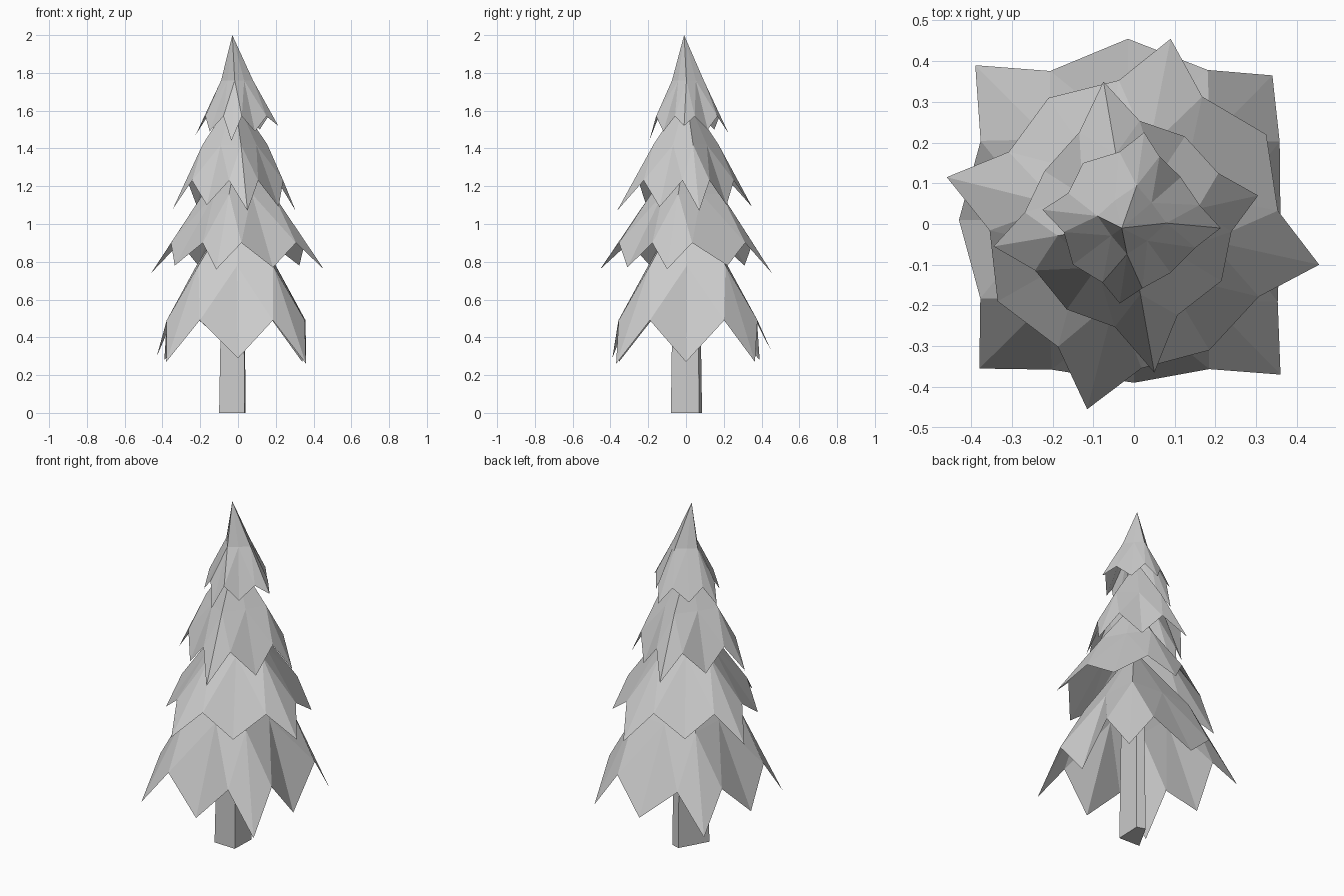
import bpy, bmesh, math

if "Cube" in bpy.data.objects:
    bpy.data.objects.remove(bpy.data.objects["Cube"])


def finish(bm, name):
    bmesh.ops.recalc_face_normals(bm, faces=bm.faces)
    mesh = bpy.data.meshes.new(name)
    bm.to_mesh(mesh)
    bm.free()
    obj = bpy.data.objects.new(name, mesh)
    bpy.context.collection.objects.link(obj)
    return obj


def tier(name, apex, centre, ring_r, ring_z, valley_r, valley_z, tips):
    """Open four-sided skirt: even tips are the long corner folds, odd tips the short side points."""
    bm = bmesh.new()
    cx, cy = centre
    n = len(tips)
    top = bm.verts.new(apex)
    ang = [math.atan2(y - cy, x - cx) for x, y, z in tips]
    tip = [bm.verts.new(t) for t in tips]
    ring, valley = [], []
    for i, a in enumerate(ang):
        step = (ang[(i + 1) % n] - a) % (2 * math.pi)
        m = a + step * (0.38 if i % 2 == 0 else 0.62)      # valleys sit close to the corner folds
        r = ring_r * (1 if i % 2 == 0 else 0.75)
        ring.append(bm.verts.new((cx + r * math.cos(a), cy + r * math.sin(a), ring_z)))
        valley.append(bm.verts.new((cx + valley_r * math.cos(m), cy + valley_r * math.sin(m), valley_z)))
    for i in range(n):
        j = (i + 1) % n
        bm.faces.new((top, ring[i], ring[j]))
        bm.faces.new((ring[i], tip[i], valley[i]))
        bm.faces.new((ring[i], valley[i], ring[j]))
        bm.faces.new((ring[j], valley[i], tip[j]))
    return finish(bm, name)


# Branch tiers, bottom to top (tips run counter-clockwise, starting on a long one)
tier("bottom_branches", (0, 0, 1.13), (-0.01, 0.01), 0.28, 0.78, 0.415, 0.49, [
    (0.34, 0.365, 0.27), (-0.015, 0.455, 0.32), (-0.39, 0.39, 0.28), (-0.43, 0.01, 0.30),
    (-0.38, -0.355, 0.27), (0.0, -0.39, 0.29), (0.36, -0.37, 0.26), (0.36, 0.0, 0.27)])
tier("lower_middle_branches", (0, 0, 1.42), (0, 0), 0.19, 1.16, 0.355, 0.90, [
    (0.455, -0.10, 0.76), (0.325, 0.22, 0.78), (0.09, 0.455, 0.74), (-0.21, 0.31, 0.78),
    (-0.46, 0.115, 0.74), (-0.335, -0.19, 0.78), (-0.115, -0.455, 0.76), (0.185, -0.31, 0.77)])
tier("upper_middle_branches", (-0.02, 0, 1.68), (-0.015, 0), 0.175, 1.42, 0.255, 1.23, [
    (0.305, 0.07, 1.07), (0.125, 0.215, 1.10), (-0.075, 0.35, 1.09), (-0.22, 0.13, 1.10),
    (-0.345, -0.055, 1.08), (-0.165, -0.21, 1.10), (0.05, -0.365, 1.07), (0.215, -0.14, 1.09)])
tier("top_branches", (-0.03, -0.01, 2.0), (-0.005, 0.01), 0.085, 1.76, 0.17, 1.57, [
    (0.213, -0.01, 1.52), (0.115, 0.115, 1.50), (0.025, 0.225, 1.48), (-0.125, 0.15, 1.50),
    (-0.225, 0.035, 1.47), (-0.15, -0.10, 1.49), (-0.035, -0.195, 1.44), (0.09, -0.12, 1.49)])

# Four-sided trunk, slightly tapered
bm = bmesh.new()
base = [(-0.10, -0.075), (0.035, -0.08), (0.04, 0.07), (-0.01, 0.085)]
low = [bm.verts.new((x, y, 0)) for x, y in base]
high = [bm.verts.new((x * 0.85, y * 0.85, 0.85)) for x, y in base]
bm.faces.new(low[::-1])
bm.faces.new(high)
for i in range(4):
    j = (i + 1) % 4
    bm.faces.new((low[i], low[j], high[j], high[i]))
finish(bm, "trunk")
